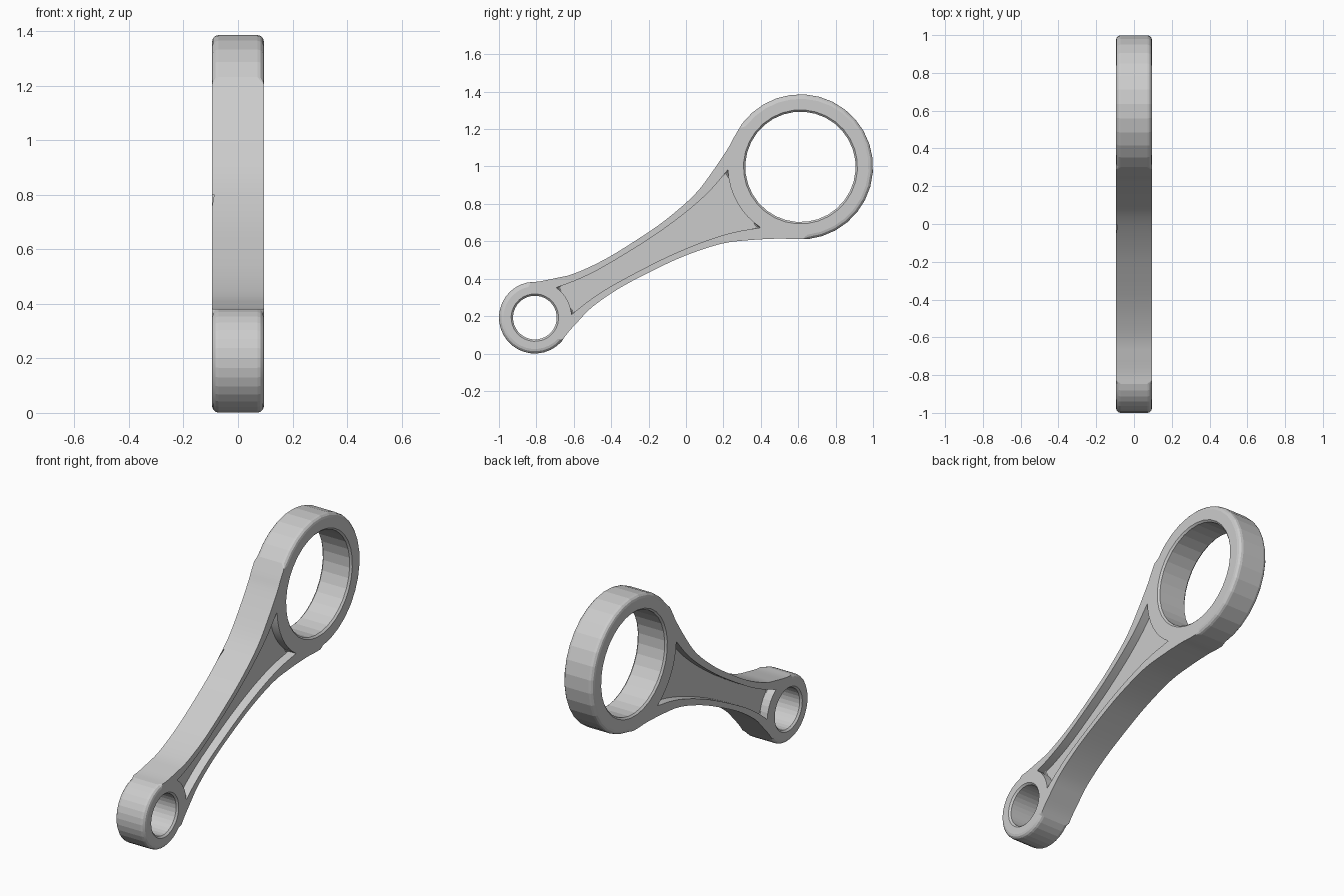
import bpy, bmesh
from math import sin, cos, pi, radians, atan2, hypot
from mathutils import Matrix, Vector

if "Cube" in bpy.data.objects:
    bpy.data.objects.remove(bpy.data.objects["Cube"])

# Main dimensions; the part is drawn flat along its own axis, then tilted
SMALL, BIG = Vector((-0.808, 0.192)), Vector((0.612, 0.998))
R_SMALL, R_BIG = 0.192, 0.388
HALF, WEB = 0.095, 0.045
axis = BIG - SMALL
LENGTH, tilt = axis.length, atan2(axis.y, axis.x)
PLACE = Matrix(((0, 0, 1, 0),
                (cos(tilt), -sin(tilt), 0, SMALL.x),
                (sin(tilt), cos(tilt), 0, SMALL.y),
                (0, 0, 0, 1)))


def smooth(pts, n=3):
    """Catmull-Rom curve through pts."""
    p = [Vector(q) for q in pts]
    p = [2 * p[0] - p[1]] + p + [2 * p[-1] - p[-2]]
    out = []
    for i in range(1, len(p) - 2):
        a, b, c, d = p[i - 1:i + 3]
        for k in range(n):
            t = k / n
            out.append(0.5 * (2 * b + (c - a) * t + (2 * a - 5 * b + 4 * c - d) * t * t
                              + (3 * b - a - 3 * c + d) * t ** 3))
    return out + [p[-2]]


def arc(cx, r, a0, a1, n):
    return [Vector((cx + r * cos(a0 + (a1 - a0) * i / n), r * sin(a0 + (a1 - a0) * i / n)))
            for i in range(n + 1)]


def mirrored(pts):
    return [Vector((p.x, -p.y)) for p in pts]


def prism(name, loop, w0, w1, bevel, caps, segments):
    """Extrude a closed outline from w0 to w1, rounding the rims at the given heights."""
    bm = bmesh.new()
    lo = [bm.verts.new((p.x, p.y, w0)) for p in loop]
    hi = [bm.verts.new((p.x, p.y, w1)) for p in loop]
    bm.faces.new(lo[::-1])
    bm.faces.new(hi)
    for i in range(len(loop)):
        j = (i + 1) % len(loop)
        bm.faces.new((lo[i], lo[j], hi[j], hi[i]))
    rims = [e for e in bm.edges
            if any(all(abs(v.co.z - c) < 1e-6 for v in e.verts) for c in caps)]
    bmesh.ops.bevel(bm, geom=rims, offset=bevel, segments=segments, profile=0.5, affect='EDGES')
    return finish(name, bm)


def bore(name, cx, r, n=32, chamfer=0.01):
    """Cutter for a through hole with a chamfered mouth on each side."""
    bm = bmesh.new()
    out = HALF + 0.02
    prof = [(r + chamfer + 0.02, -out), (r, -HALF + chamfer), (r, HALF - chamfer),
            (r + chamfer + 0.02, out)]
    rings = [[bm.verts.new((cx + q * cos(2 * pi * i / n), q * sin(2 * pi * i / n), w))
              for i in range(n)] for q, w in prof]
    for a, b in zip(rings, rings[1:]):
        for i in range(n):
            j = (i + 1) % n
            bm.faces.new((a[i], a[j], b[j], b[i]))
    bm.faces.new(rings[0][::-1])
    bm.faces.new(rings[-1])
    return finish(name, bm)


def finish(name, bm):
    bmesh.ops.recalc_face_normals(bm, faces=bm.faces)
    me = bpy.data.meshes.new(name)
    bm.to_mesh(me)
    bm.free()
    me.transform(PLACE)
    ob = bpy.data.objects.new(name, me)
    bpy.context.collection.objects.link(ob)
    return ob


# Rod body: two eyes joined by a waisted shank
side = smooth([(0.06, 0.1824), (0.115, 0.157), (0.2, 0.129), (0.3, 0.101), (0.48, 0.086),
               (0.7, 0.094), (0.87, 0.11), (1.06, 0.148), (1.2, 0.205), (1.344, 0.277),
               (1.40, 0.312), (1.477, 0.356)])
a_big = atan2(0.356, 1.477 - LENGTH)
a_small = atan2(0.1824, 0.06)
outline = (arc(LENGTH, R_BIG, -a_big, a_big, 20)[1:-1] + side[::-1]
           + arc(0, R_SMALL, a_small, 2 * pi - a_small, 20)[1:-1] + mirrored(side))
rod = prism("connecting_rod", outline, -HALF, HALF, 0.024, (-HALF, HALF), 3)

# Bores through both eyes
cutters = [bore("small_bore_cutter", 0, 0.117), bore("big_bore_cutter", LENGTH, 0.295)]

# Shank pockets, one on each face
edge = smooth([(0.179, 0.083), (0.28, 0.066), (0.43, 0.055), (0.68, 0.061), (0.85, 0.074),
               (1.008, 0.096), (1.15, 0.128), (1.287, 0.177)])
b0 = atan2(0.083, 0.179)
b1 = atan2(0.177, 1.287 - LENGTH)
pocket = (edge + arc(LENGTH, hypot(0.177, LENGTH - 1.287), b1, 2 * pi - b1, 8)[1:-1]
          + mirrored(edge)[::-1] + arc(0, hypot(0.083, 0.179), -b0, b0, 5)[1:-1])
for s in (-1, 1):
    cutters.append(prism("pocket_cutter", pocket, s * WEB, s * 0.15, 0.01, (s * WEB,), 2))

# Cut everything out and tidy up
bpy.context.view_layer.objects.active = rod
rod.select_set(True)
for c in cutters:
    c.hide_render = True
    m = rod.modifiers.new("cut", 'BOOLEAN')
    m.operation, m.solver, m.object = 'DIFFERENCE', 'EXACT', c
    bpy.ops.object.modifier_apply(modifier=m.name)
    bpy.data.objects.remove(c)
bpy.ops.object.shade_smooth_by_angle(angle=radians(8))
